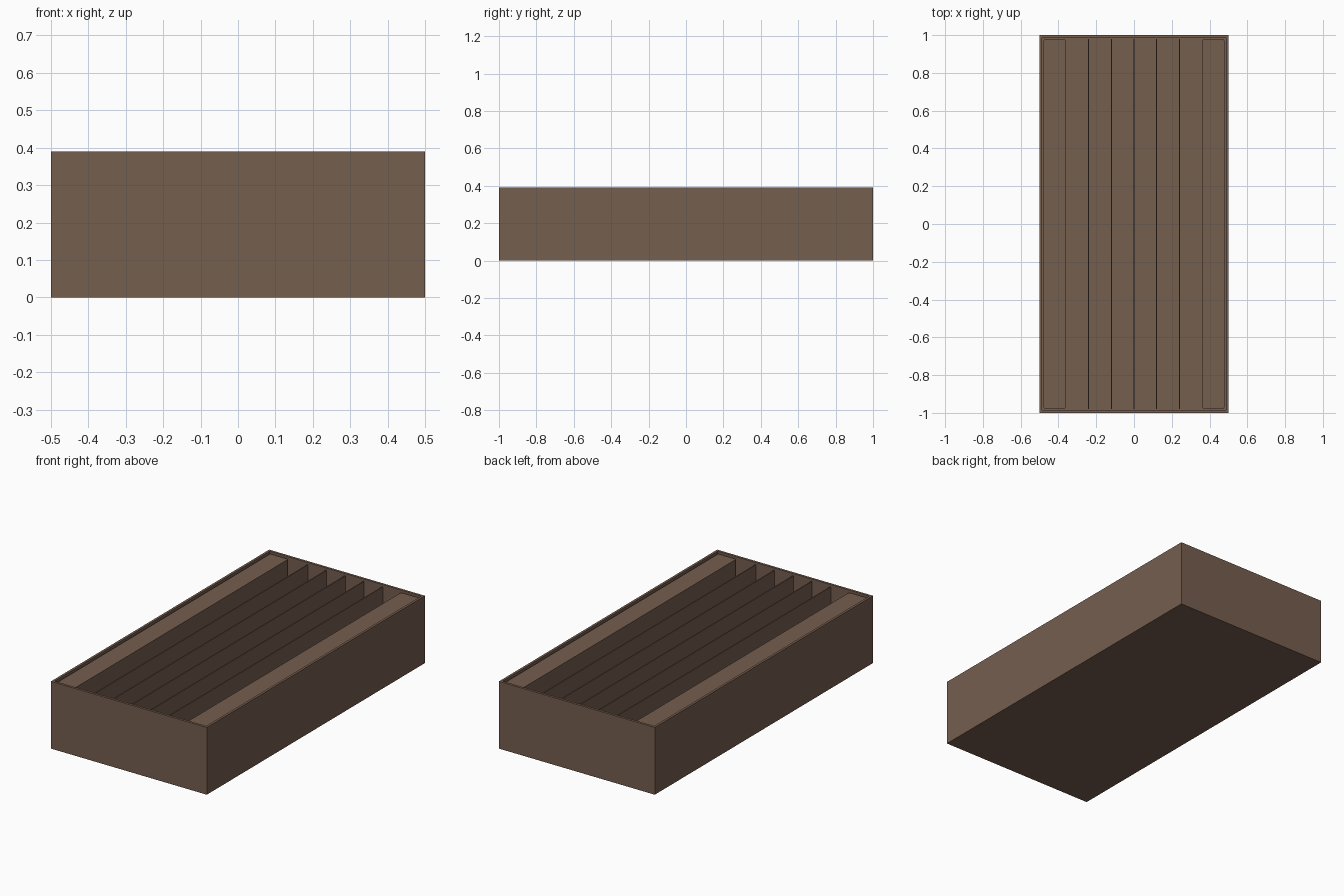
import bpy, bmesh

if "Cube" in bpy.data.objects:
    bpy.data.objects.remove(bpy.data.objects["Cube"])

W, L, H = 1.0, 2.0, 0.39
RIM, FLOOR, PITCH = 0.02, 0.02, 0.12

wood = bpy.data.materials.new("brown wood")
wood.diffuse_color = (0.178, 0.112, 0.078, 1)
wood.use_nodes = True
wood.node_tree.nodes["Principled BSDF"].inputs["Base Color"].default_value = wood.diffuse_color


def finish(name, bm):
    me = bpy.data.meshes.new(name)
    bm.to_mesh(me)
    bm.free()
    me.materials.append(wood)
    ob = bpy.data.objects.new(name, me)
    bpy.context.collection.objects.link(ob)
    return ob


def box(name, x0, x1, y0, y1, z0, z1, round_corner=0.0):
    bm = bmesh.new()
    bmesh.ops.create_cube(bm, size=1)
    for v in bm.verts:
        v.co.x = x1 if v.co.x > 0 else x0
        v.co.y = y1 if v.co.y > 0 else y0
        v.co.z = z1 if v.co.z > 0 else z0
    if round_corner:
        upright = [e for e in bm.edges if abs(e.verts[0].co.z - e.verts[1].co.z) > 0.01]
        bmesh.ops.bevel(bm, geom=upright, offset=round_corner, segments=2,
                        profile=0.5, affect='EDGES')
    return finish(name, bm)


# Outer tray: a box whose top is inset to the rim and sunk to the floor
bm = bmesh.new()
bmesh.ops.create_cube(bm, size=1)
for v in bm.verts:
    v.co = (v.co.x * W, v.co.y * L, (v.co.z + 0.5) * H)
top = max(bm.faces, key=lambda f: f.calc_center_median().z)
bmesh.ops.inset_region(bm, faces=[top], thickness=RIM)
res = bmesh.ops.extrude_discrete_faces(bm, faces=[top])
for v in res["faces"][0].verts:
    v.co.z = FLOOR
bmesh.ops.recalc_face_normals(bm, faces=bm.faces)
finish("tray", bm)

yi = L / 2 - RIM

# Solid filler blocks along both long sides, just under the rim
for side, s in (("left", -1), ("right", 1)):
    a, b = sorted((s * 0.362, s * 0.478))
    box(side + "_filler_block", a, b, -yi + 0.002, yi - 0.002, FLOOR, H - 0.01, 0.008)

# Thin upright dividers between the six deep channels
for i in range(-2, 3):
    x = i * PITCH
    box(f"divider_{i + 3}", x - 0.003, x + 0.003, -yi, yi, FLOOR, H - 0.01)
